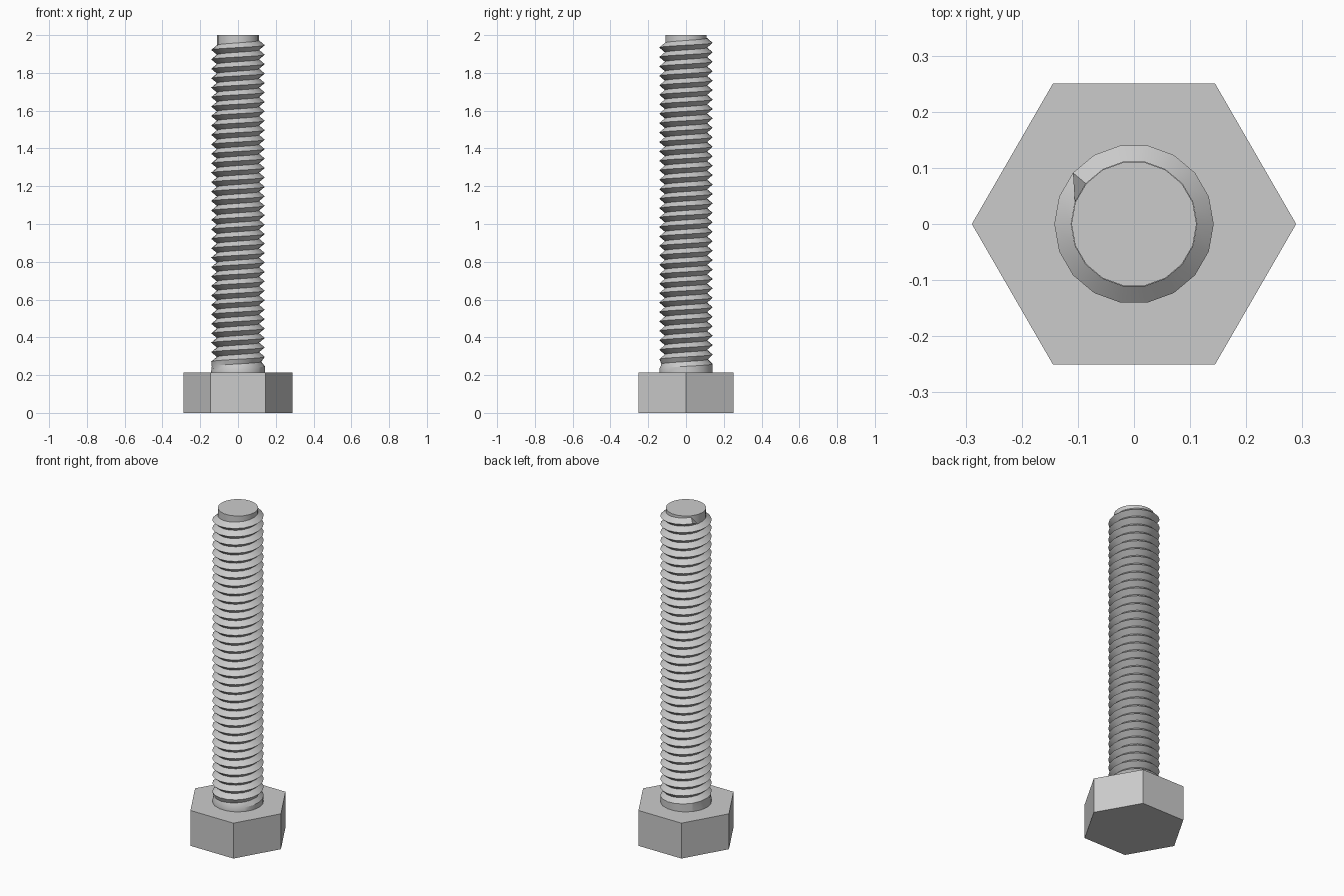
import bpy, bmesh, math

cube = bpy.data.objects.get("Cube")
if cube:
    bpy.data.objects.remove(cube, do_unlink=True)

HEAD_TOP = 0.215
HEAD_RADIUS = 0.289
CREST, ROOT, CORE = 0.142, 0.112, 0.1115
SIDES = 18            # steps in one turn of thread
TURNS = 35
PITCH = 0.05
START = math.radians(140)

steel = bpy.data.materials.new("grey steel")
steel.use_nodes = True
grey = (0.6, 0.6, 0.6, 1)
steel.diffuse_color = grey
steel.node_tree.nodes["Principled BSDF"].inputs["Base Color"].default_value = grey


def finish(bm, name):
    """Turn a bmesh into a smooth object with its sharp edges kept."""
    bmesh.ops.recalc_face_normals(bm, faces=bm.faces)
    mesh = bpy.data.meshes.new(name)
    bm.to_mesh(mesh)
    bm.free()
    mesh.materials.append(steel)
    obj = bpy.data.objects.new(name, mesh)
    bpy.context.collection.objects.link(obj)
    bpy.ops.object.select_all(action="DESELECT")
    obj.select_set(True)
    bpy.context.view_layer.objects.active = obj
    bpy.ops.object.shade_smooth_by_angle(angle=math.radians(30))
    return obj


def prism(name, radius, sides, low, high):
    """Upright prism with a corner on the x axis."""
    bm = bmesh.new()
    ring = [bm.verts.new((radius * math.cos(math.tau * i / sides),
                          radius * math.sin(math.tau * i / sides), low))
            for i in range(sides)]
    base = bm.faces.new(ring)
    top = bmesh.ops.extrude_face_region(bm, geom=[base])["geom"]
    bmesh.ops.translate(bm, vec=(0, 0, high - low),
                        verts=[v for v in top if isinstance(v, bmesh.types.BMVert)])
    return finish(bm, name)


# Hexagonal head and plain core with its bare tip
prism("hex_head", HEAD_RADIUS, 6, 0, HEAD_TOP)
prism("shank_core", CORE, SIDES, HEAD_TOP - 0.01, 2)

# Right-handed V thread
bm = bmesh.new()
last = TURNS * SIDES


def point(step, radius, z):
    angle = START + math.tau * step / SIDES
    return bm.verts.new((radius * math.cos(angle), radius * math.sin(angle), z))


def height(step):
    return HEAD_TOP + 0.001 + PITCH * step / SIDES


crest = [point(i, CREST, height(i)) for i in range(last + 1)]
# The groove deepens over the first turn
valley = [point(i, CREST + (ROOT - CREST) * min(i / SIDES, 1), height(i) + PITCH / 2)
          for i in range(last + 1)]
foot = [point(i, CREST, HEAD_TOP - 0.002) for i in range(SIDES + 1)]

for i in range(last):
    # Upper flank of each ridge
    bm.faces.new((crest[i], crest[i + 1], valley[i + 1], valley[i]))
    # Lower flank of the ridge one turn above
    if i < last - SIDES:
        j = i + SIDES
        bm.faces.new((valley[i], valley[i + 1], crest[j + 1], crest[j]))
    # Collar wall below the first turn
    if i < SIDES:
        bm.faces.new((foot[i], foot[i + 1], crest[i + 1], crest[i]))

# Blunt end of the thread
tip = valley[last - SIDES + 1]
bm.faces.new((crest[last], valley[last], tip))
bm.faces.new((crest[last], tip, valley[last - SIDES]))
finish(bm, "screw_thread")
